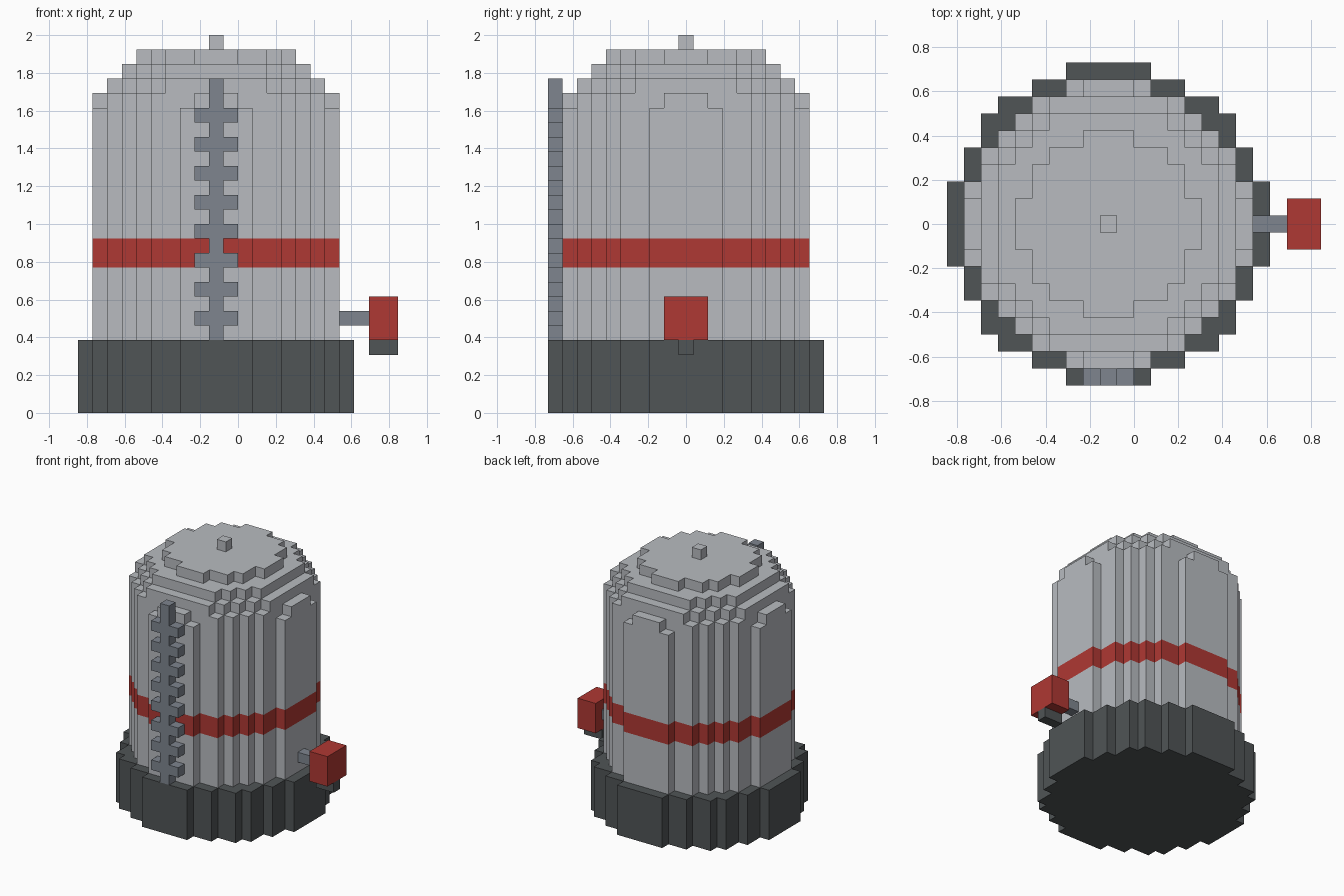
import bpy, bmesh
from math import isqrt
from mathutils import Vector

V = 1 / 13                 # edge of one cube unit
CX = -1.5                  # drum axis, in units

cube = bpy.data.objects.get("Cube")
if cube:
    bpy.data.objects.remove(cube)


def material(name, rgb):
    m = bpy.data.materials.new(name)
    m.use_nodes = True
    m.diffuse_color = (*rgb, 1)
    m.node_tree.nodes["Principled BSDF"].inputs["Base Color"].default_value = (*rgb, 1)
    return m


light = material("light grey", (0.48, 0.50, 0.53))
steel = material("steel grey", (0.21, 0.235, 0.275))
red = material("red", (0.43, 0.04, 0.033))
dark = material("dark grey", (0.08, 0.089, 0.093))


def finish(name, bm, *mats):
    bmesh.ops.recalc_face_normals(bm, faces=bm.faces)
    mesh = bpy.data.meshes.new(name)
    bm.to_mesh(mesh)
    bm.free()
    for m in mats:
        mesh.materials.append(m)
    obj = bpy.data.objects.new(name, mesh)
    bpy.context.collection.objects.link(obj)
    return obj


def add_box(bm, x, y, z):
    """Box from (low, high) ranges in units."""
    verts = bmesh.ops.create_cube(bm, size=1)["verts"]
    for v in verts:
        v.co = Vector([(r[0] + r[1]) / 2 + c * (r[1] - r[0])
                       for r, c in zip((x, y, z), v.co)]) * V


def box(name, mat, x, y, z):
    bm = bmesh.new()
    add_box(bm, x, y, z)
    return finish(name, bm, mat)


def stepped_outline(r2):
    """Corners of a round disc made of square cells, squared radius r2."""
    n = isqrt(r2)
    half = {j: isqrt(r2 - j * j) + 0.5 for j in range(-n, n + 1)}
    right = []
    for j in range(-n, n + 1):
        if j == -n or half[j] != half[j - 1]:
            if j > -n:
                right.append((half[j - 1], j - 0.5))
            right.append((half[j], j - 0.5))
    right.append((half[n], n + 0.5))
    return right + [(-x, y) for x, y in reversed(right)]


def add_drum(bm, r2, z0, z1, mat_index=0):
    rings = [[bm.verts.new(((CX + x) * V, y * V, z * V)) for x, y in stepped_outline(r2)]
             for z in (z0, z1)]
    low, high = rings
    faces = [bm.faces.new(low[::-1]), bm.faces.new(high)]
    for k in range(len(low)):
        n = (k + 1) % len(low)
        faces.append(bm.faces.new((low[k], low[n], high[n], high[k])))
    for f in faces:
        f.material_index = mat_index


# Wide base
bm = bmesh.new()
add_drum(bm, 86, 0, 5)
finish("base", bm, dark)

# Body with a red band
bm = bmesh.new()
add_drum(bm, 69, 5, 10)
add_drum(bm, 69, 10, 12, 1)
add_drum(bm, 69, 12, 21)
finish("body", bm, light, red)

# Stepped dome and top knob
bm = bmesh.new()
for z, r2 in enumerate((66, 58, 45, 26), start=21):
    add_drum(bm, r2, z, z + 1)
finish("dome", bm, light)
box("top_knob", light, (CX - 0.5, CX + 0.5), (-0.5, 0.5), (25, 26))

# Toothed rack up the front
bm = bmesh.new()
add_box(bm, (CX - 0.5, CX + 0.5), (-9.5, -8.5), (5, 23))
for z in range(6, 21, 2):
    for x in (CX - 1.5, CX + 0.5):
        add_box(bm, (x, x + 1), (-9.5, -8.5), (z, z + 1))
finish("front_rack", bm, steel)

# Side handle
box("handle_arm", steel, (7, 9), (-0.5, 0.5), (6, 7))
box("handle_grip", red, (9, 11), (-1.5, 1.5), (5, 8))
box("handle_tip", dark, (9, 11), (-0.5, 0.5), (4, 5))
